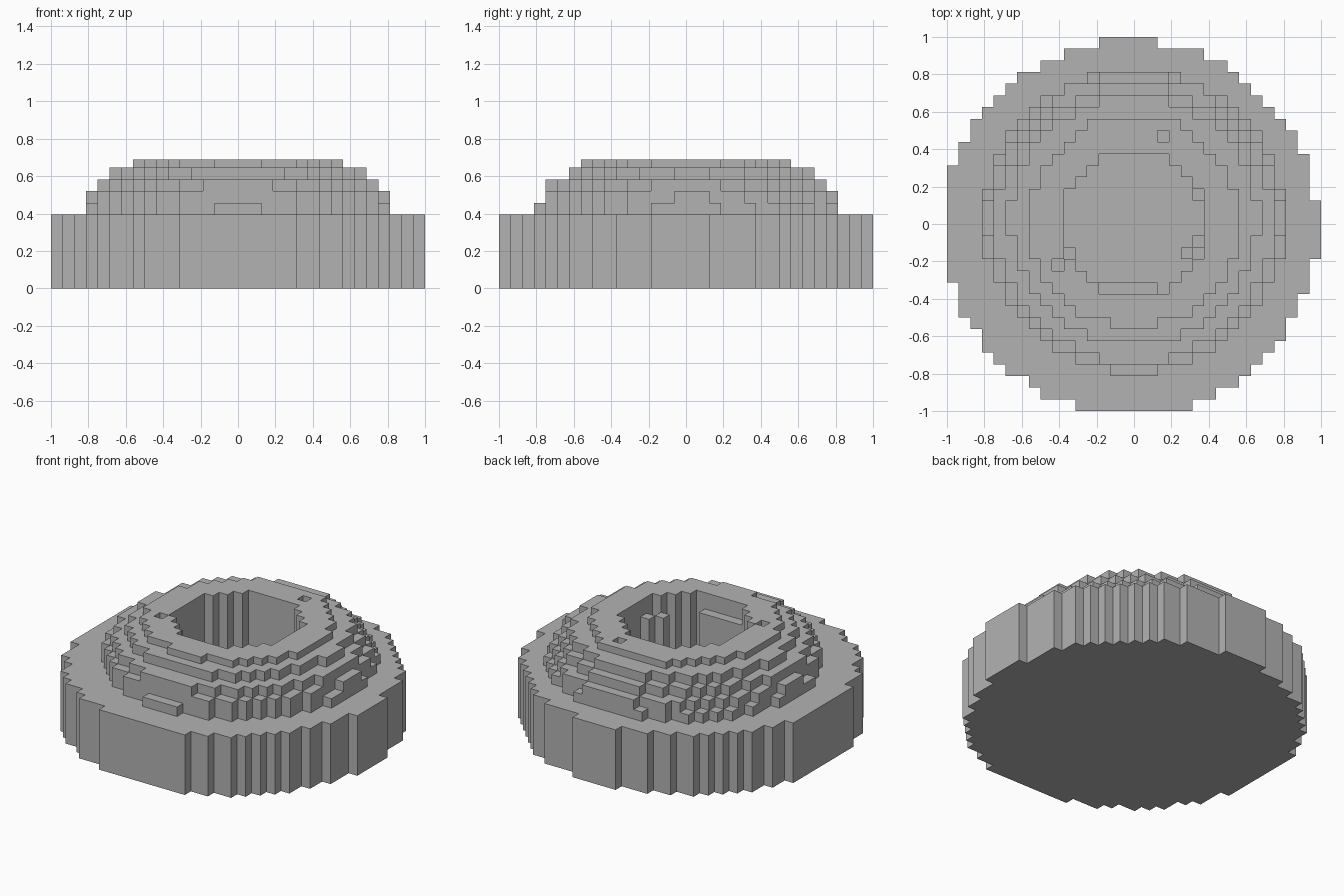
import bpy
import bmesh

if "Cube" in bpy.data.objects:
    bpy.data.objects.remove(bpy.data.objects["Cube"], do_unlink=True)

HALF = 16               # cells from the centre to the edge
CELL = 1 / HALF
FLOOR = 0.02            # thin floor inside the well

# Concentric tiers, in cells: centre x, centre y, squared radius, top height
TIERS = [
    (-0.3, -0.3, 255.5, 0.395),   # broad base
    (0.0, 0.2, 164.5, 0.457),
    (0.0, 0.2, 158.0, 0.52),
    (0.0, 0.0, 140.0, 0.583),
    (0.0, 0.3, 112.0, 0.645),
    (0.0, 0.2, 81.5, 0.69),       # rim around the well
    (0.0, 0.0, 37.0, FLOOR),      # central well
]

# Single cells that break the even steps: ledges in the well, pits in the rim
LEDGES = [(x, -6) for x in range(-3, 2)] + [(5, 2), (5, -2), (4, -3), (-6, -3)]
PITS = [(2, 7), (-7, -4)]
ODD_CELLS = {cell: 0.583 for cell in LEDGES}
ODD_CELLS.update({cell: 0.645 for cell in PITS})


def cell_height(i, j):
    """Height of the column at a cell, zero outside the base."""
    if (i, j) in ODD_CELLS:
        return ODD_CELLS[i, j]
    height = 0
    for cx, cy, radius_sq, top in TIERS:
        if (i + 0.5 - cx) ** 2 + (j + 0.5 - cy) ** 2 < radius_sq:
            height = top
    return height


def add_face(bm, points):
    bm.faces.new([bm.verts.new((x * CELL, y * CELL, z)) for x, y, z in points])


def add_column(bm, i, j):
    """Top, underside and exposed walls of one column."""
    top = cell_height(i, j)
    corners = [(i, j), (i + 1, j), (i + 1, j + 1), (i, j + 1)]
    add_face(bm, [(x, y, top) for x, y in corners])
    add_face(bm, [(x, y, 0) for x, y in reversed(corners)])
    neighbours = [(i, j - 1), (i + 1, j), (i, j + 1), (i - 1, j)]
    for k, neighbour in enumerate(neighbours):
        low = cell_height(*neighbour)
        if low < top:
            (ax, ay), (bx, by) = corners[k], corners[(k + 1) % 4]
            # Split at every tier level so that neighbouring walls join cleanly
            levels = [t[3] for t in TIERS if low < t[3] < top]
            steps = sorted({low, top, *levels})
            for z0, z1 in zip(steps, steps[1:]):
                add_face(bm, [(ax, ay, z0), (bx, by, z0), (bx, by, z1), (ax, ay, z1)])


# Stepped ring with a central well
bm = bmesh.new()
for i in range(-HALF, HALF):
    for j in range(-HALF, HALF):
        if cell_height(i, j) > 0:
            add_column(bm, i, j)
bmesh.ops.remove_doubles(bm, verts=bm.verts[:], dist=0.001)
bmesh.ops.dissolve_limit(bm, angle_limit=0.01, verts=bm.verts[:], edges=bm.edges[:])
# Keep the large stepped faces safe for any renderer
bmesh.ops.triangulate(bm, faces=[f for f in bm.faces if len(f.verts) > 4])

mesh = bpy.data.meshes.new("stepped_ring")
bm.to_mesh(mesh)
bm.free()
ring = bpy.data.objects.new("stepped_ring", mesh)
bpy.context.collection.objects.link(ring)

# Plain grey
grey = bpy.data.materials.new("stone_grey")
grey.use_nodes = True
colour = (0.45, 0.45, 0.45, 1)
grey.diffuse_color = colour
grey.node_tree.nodes["Principled BSDF"].inputs["Base Color"].default_value = colour
mesh.materials.append(grey)
